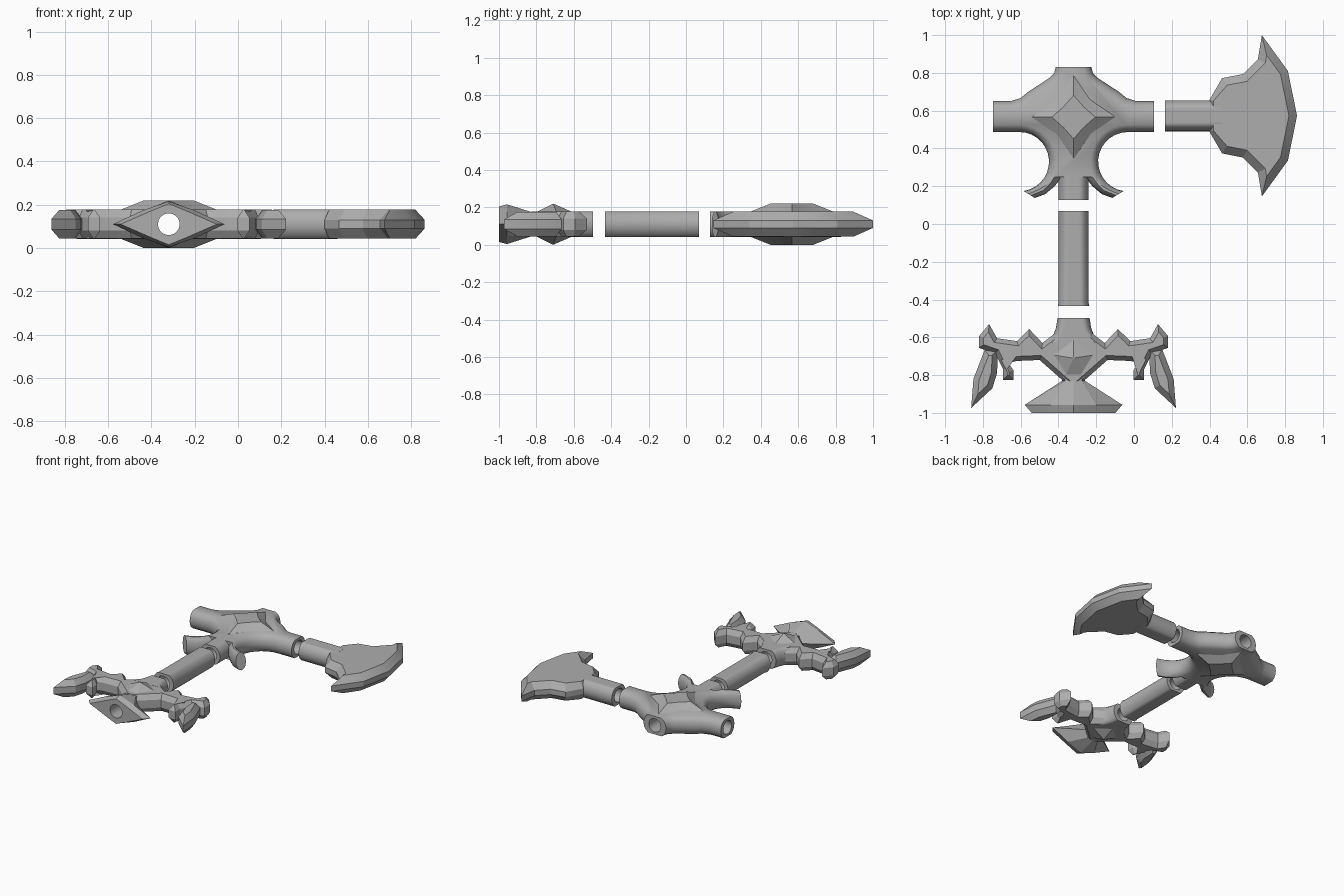
import bpy, bmesh, math
from mathutils import Vector

if "Cube" in bpy.data.objects:
    bpy.data.objects.remove(bpy.data.objects["Cube"])

CX, CZ, ARM_Y = -0.32, 0.11, 0.57      # main axis x, mid height, cross axis y
BORE = 0.05

grey = bpy.data.materials.new("plain_grey")
grey.diffuse_color = (0.42, 0.42, 0.42, 1)
grey.use_nodes = True
grey.node_tree.nodes["Principled BSDF"].inputs["Base Color"].default_value = grey.diffuse_color


def activate(ob):
    bpy.ops.object.select_all(action='DESELECT')
    ob.select_set(True)
    bpy.context.view_layer.objects.active = ob


def skin(name, rings, angle=20, cutters=()):
    """Join rings of points into a closed solid, then drill and shade it."""
    bm = bmesh.new()
    vr = [[bm.verts.new(p) for p in r] for r in rings]
    n = len(vr[0])
    for a, b in zip(vr, vr[1:]):
        for i in range(n):
            j = (i + 1) % n
            bm.faces.new((a[i], a[j], b[j], b[i]))
    bm.faces.new(vr[0])
    bm.faces.new(vr[-1])
    bmesh.ops.recalc_face_normals(bm, faces=bm.faces)
    me = bpy.data.meshes.new(name)
    bm.to_mesh(me)
    bm.free()
    ob = bpy.data.objects.new(name, me)
    bpy.context.collection.objects.link(ob)
    me.materials.append(grey)
    activate(ob)
    for c in cutters:
        m = ob.modifiers.new("bore", 'BOOLEAN')
        m.operation, m.solver, m.object = 'DIFFERENCE', 'EXACT', c
        bpy.ops.object.modifier_apply(modifier=m.name)
    bpy.ops.object.shade_smooth_by_angle(angle=math.radians(angle))
    return ob


def inset(pts, d, weights):
    """Offset every edge of an outline inward by d times its weight."""
    n = len(pts)
    P = [Vector(p) for p in pts]
    area = sum(P[i].x * P[(i + 1) % n].y - P[(i + 1) % n].x * P[i].y for i in range(n))
    s = 1 if area > 0 else -1
    out = []
    for i in range(n):
        e0 = (P[i] - P[i - 1]).normalized()
        e1 = (P[(i + 1) % n] - P[i]).normalized()
        n0, n1 = Vector((-e0.y, e0.x)) * s, Vector((-e1.y, e1.x)) * s
        d0, d1 = d * weights[i - 1], d * weights[i]
        if e0.dot(e1) > 0.8:
            b = (n0 + n1).normalized()
            out.append(P[i] + b * ((d0 + d1) / 2 / b.dot(n0)))
        else:
            det = n0.x * n1.y - n0.y * n1.x
            out.append(P[i] + Vector(((d0 * n1.y - d1 * n0.y) / det,
                                      (d1 * n0.x - d0 * n1.x) / det)))
    return out


def plate(name, pts, levels, weights=None, angle=20, cutters=()):
    """Plate symmetric about mid height; levels are (inset, half height)."""
    weights = weights or [1] * len(pts)
    steps = [(d, -z) for d, z in reversed(levels) if z > 0] + levels
    rings = [[(p.x, p.y, CZ + z) for p in inset(pts, d, weights)] for d, z in steps]
    return skin(name, rings, angle, cutters)


def mirrored(half):
    return [(CX + x, y) for x, y in half] + [(CX - x, y) for x, y in reversed(half)]


def tube(name, axis, centre, stations, cutters=(), flat=0.068):
    """Round bar with flattened top and bottom; stations are (position, radius)."""
    rings = []
    for pos, r in stations:
        ring = []
        for k in range(40):
            a = 2 * math.pi * k / 40
            u, z = r * math.cos(a), max(-flat, min(flat, r * math.sin(a)))
            ring.append((centre + u, pos, CZ + z) if axis == 'y' else (pos, centre + u, CZ + z))
        rings.append(ring)
    return skin(name, rings, 42, cutters)


def cutter(name, axis, centre, a, b):
    c = tube(name, axis, centre, [(a, BORE), (b, BORE)])
    c.hide_render = True
    return c


bore_y = cutter("bore_long", 'y', CX, -1.2, 1.2)
bore_x = cutter("bore_cross", 'x', ARM_Y, -0.9, 0.38)

# --- hub: rounded body with two arms and two curled horns
arc = [(0.287 + 0.157 * math.cos(t), 0.33 + 0.157 * math.sin(t))
       for t in (math.radians(90 + 172 * k / 14) for k in range(15))]
half = [(0.095, 0.83), (0.102, 0.80), (0.125, 0.775), (0.24, 0.70), (0.28, 0.667),
        (0.33, 0.651), (0.426, 0.651), (0.426, 0.487)]
w = [1] * 6 + [0] + [1] * 11 + [0.8, 0.65, 0.5, 0.5]
half += arc
w += [0]                                    # horn end stays flat
half += [(0.205, 0.138), (0.15, 0.158), (0.10, 0.20), (0.06, 0.25)]
w += [0.5, 0.6, 0.8]
plate("hub_body", mirrored(half), [(0, 0), (0.006, 0.03), (0.017, 0.05), (0.039, 0.068)],
      w + [0] + w[::-1] + [0], 42, (bore_y, bore_x))
tube("hub_stem", 'y', CX, [(0.127, 0.0795), (0.36, 0.0795)], (bore_y,))

# raised four-pointed star on both faces of the hub
def star(tip, mid, z):
    r = [tip, mid * math.sqrt(2)]
    return [(CX + r[k % 2] * math.cos(k * math.pi / 4),
             ARM_Y - 0.004 + r[k % 2] * math.sin(k * math.pi / 4), z) for k in range(8)]

for side, label in ((1, "top"), (-1, "bottom")):
    skin("hub_star_" + label, [star(0.24, 0.097, CZ + side * 0.06),
                               star(0.115, 0.054, CZ + side * 0.11)])

# --- axe head: socket and bevelled blade
tube("axe_socket", 'x', 0.573, [(0.163, 0.082), (0.46, 0.082)], (bore_x,))
upper = [(0.40, 0.085), (0.466, 0.199), (0.577, 0.221), (0.656, 0.30), (0.677, 0.427), (0.815, 0.237)]
blade = [(x, 0.573 + y) for x, y in upper] + [(0.863, 0.573)] + \
        [(x, 0.573 - y) for x, y in reversed(upper)]
plate("axe_blade", blade, [(0, 0.02), (0.042, 0.067)], [1] * 12 + [0])

# --- handle tube
tube("handle", 'y', CX, [(-0.434, 0.084), (-0.42, 0.08), (0.07, 0.08)], (bore_y,))

# --- guard: neck, branching arms, raised peak
tube("guard_neck", 'y', CX, [(-0.497, 0.085), (-0.55, 0.093), (-0.59, 0.108), (-0.63, 0.14)],
     (bore_y,))
half = [(0.10, -0.58), (0.165, -0.63), (0.235, -0.556), (0.30, -0.62), (0.405, -0.605),
        (0.447, -0.53), (0.50, -0.593), (0.50, -0.656), (0.415, -0.685), (0.373, -0.77),
        (0.373, -0.825), (0.318, -0.825), (0.318, -0.775), (0.345, -0.735), (0.30, -0.725),
        (0.18, -0.72), (0.055, -0.83)]
w = [1] * (len(half) - 1)
plate("guard_arms", mirrored(half), [(0, 0.03), (0.024, 0.067)], w + [0] + w + [0],
      cutters=(bore_y,))

base = [(0, -0.585), (0.13, -0.69), (0.05, -0.82), (-0.05, -0.82), (-0.13, -0.69)]
for side, label in ((1, "top"), (-1, "bottom")):
    skin("guard_peak_" + label,
         [[(CX + x, y, CZ + side * 0.055) for x, y in base],
          [(CX + x * 0.04, -0.71 + (y + 0.71) * 0.04, CZ + side * 0.108) for x, y in base]])

# feather blades hanging from the arm ends
feather = [(0.40, -0.665), (0.47, -0.665), (0.53, -0.82), (0.542, -0.974), (0.43, -0.87), (0.405, -0.79)]
for side, label in ((1, "right"), (-1, "left")):
    plate("feather_" + label, [(CX + side * x, y) for x, y in feather],
          [(0, 0.025), (0.03, 0.066)])

# --- pommel foot: diamond sections flaring from the waist
def diamond(y, wide, mx, mz, h):
    q = [(wide, 0), (mx, mz), (0, h), (-mx, mz), (-wide, 0), (-mx, -mz), (0, -h), (mx, -mz)]
    return [(CX + x, y, CZ + z) for x, z in q]

skin("pommel_foot", [diamond(-0.78, 0.06, 0.045, 0.058, 0.066),
                     diamond(-0.83, 0.06, 0.045, 0.058, 0.066),
                     diamond(-0.957, 0.258, 0.12, 0.064, 0.106),
                     diamond(-1.0, 0.222, 0.085, 0.06, 0.095)], 15, (bore_y,))

for c in (bore_x, bore_y):
    bpy.data.objects.remove(c, do_unlink=True)
